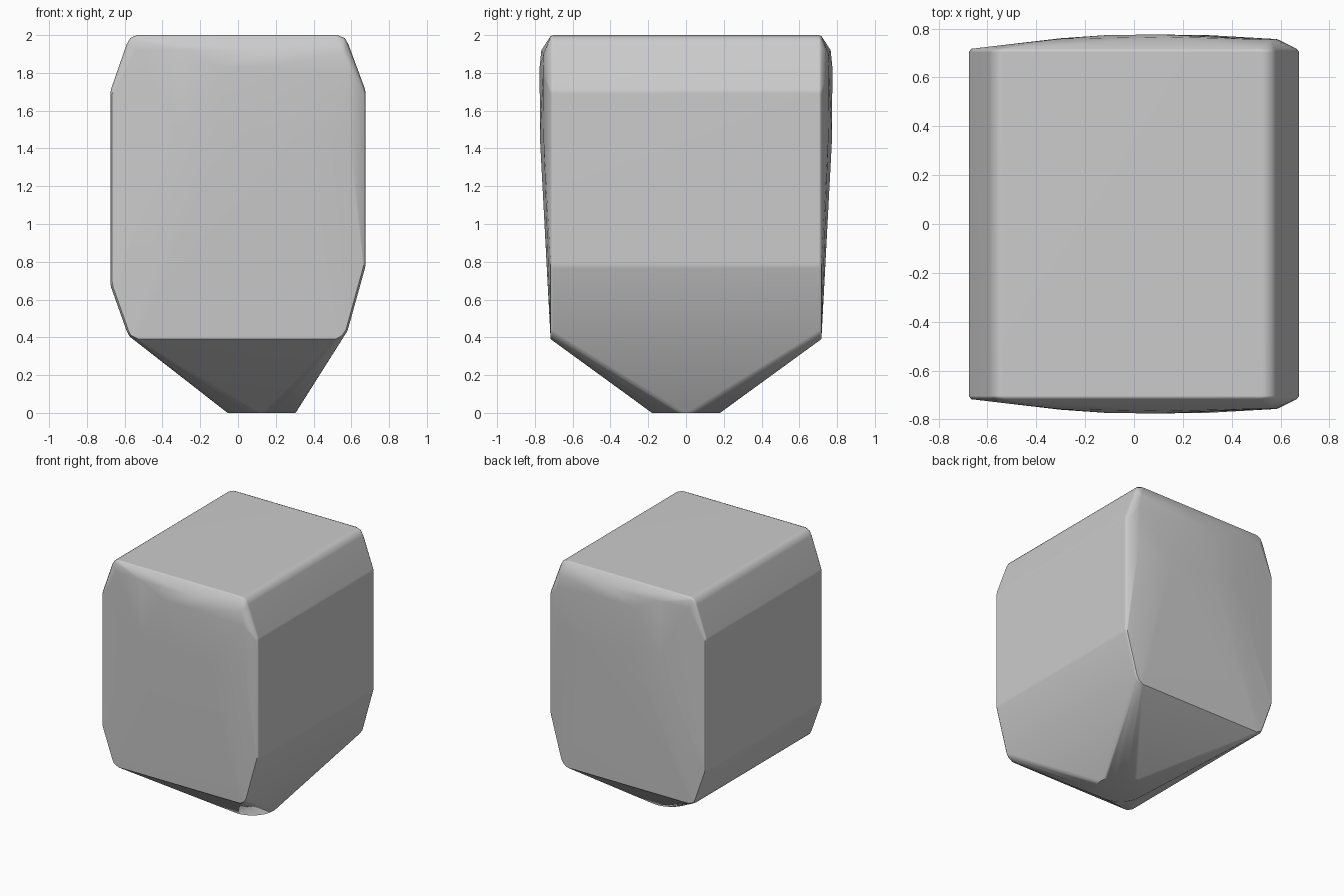
import bpy, bmesh
from math import cos, sin, tau

if "Cube" in bpy.data.objects:
    bpy.data.objects.remove(bpy.data.objects["Cube"], do_unlink=True)

grey = bpy.data.materials.new("plain grey")
grey.use_nodes = True
grey.diffuse_color = (0.6, 0.6, 0.6, 1)
grey.node_tree.nodes["Principled BSDF"].inputs["Base Color"].default_value = grey.diffuse_color

# Faceted outline of the block in x and z, with softened corners
outline = [(-0.535, 2.0), (-0.57, 1.985), (-0.59, 1.95), (-0.672, 1.715), (-0.676, 1.69),
           (-0.676, 0.69), (-0.672, 0.665), (-0.59, 0.435), (-0.575, 0.405), (-0.535, 0.385),
           (0.525, 0.385), (0.56, 0.405), (0.58, 0.435), (0.672, 0.765), (0.676, 0.79),
           (0.676, 1.69), (0.672, 1.715), (0.585, 1.95), (0.565, 1.985), (0.525, 2.0)]

# Slight swelling of the two end faces: x, depth, z
swell = [(-0.54, 0.732, 1.92), (-0.3, 0.758, 1.92), (0.14, 0.766, 1.92), (0.56, 0.754, 1.9),
         (-0.1, 0.774, 1.83), (0.12, 0.775, 1.83), (0.3, 0.773, 1.45),
         (-0.08, 0.772, 1.5), (-0.3, 0.76, 1.5), (0.58, 0.757, 1.8), (0.59, 0.755, 1.48)]

points = []
for side in (-1, 1):
    points += [(x, side * 0.703, z) for x, z in outline]
    points += [(x * 0.985, side * 0.717, 1.19 + (z - 1.19) * 0.993) for x, z in outline]
    points += [(x, side * y, z) for x, y, z in swell]

# Round foot that the underside tapers to
SEGMENTS = 40
points += [(0.125 + 0.18 * cos(tau * i / SEGMENTS), 0.18 * sin(tau * i / SEGMENTS), 0)
           for i in range(SEGMENTS)]

# Wrap the outline, swelling and foot into one convex block
bm = bmesh.new()
for p in points:
    bm.verts.new(p)
hull = bmesh.ops.convex_hull(bm, input=bm.verts)
loose = {v for v in hull["geom_interior"] + hull["geom_unused"] if isinstance(v, bmesh.types.BMVert)}
bmesh.ops.delete(bm, geom=list(loose), context='VERTS')
bmesh.ops.dissolve_limit(bm, angle_limit=0.01, verts=bm.verts, edges=bm.edges)
bmesh.ops.recalc_face_normals(bm, faces=bm.faces)
mesh = bpy.data.meshes.new("tapered_block")
bm.to_mesh(mesh)
bm.free()
mesh.materials.append(grey)

block = bpy.data.objects.new("tapered_block", mesh)
bpy.context.collection.objects.link(block)
bpy.ops.object.select_all(action='DESELECT')
block.select_set(True)
bpy.context.view_layer.objects.active = block
bpy.ops.object.shade_smooth_by_angle(angle=0.7)
weighted = block.modifiers.new("even_shading", 'WEIGHTED_NORMAL')
weighted.keep_sharp = True
